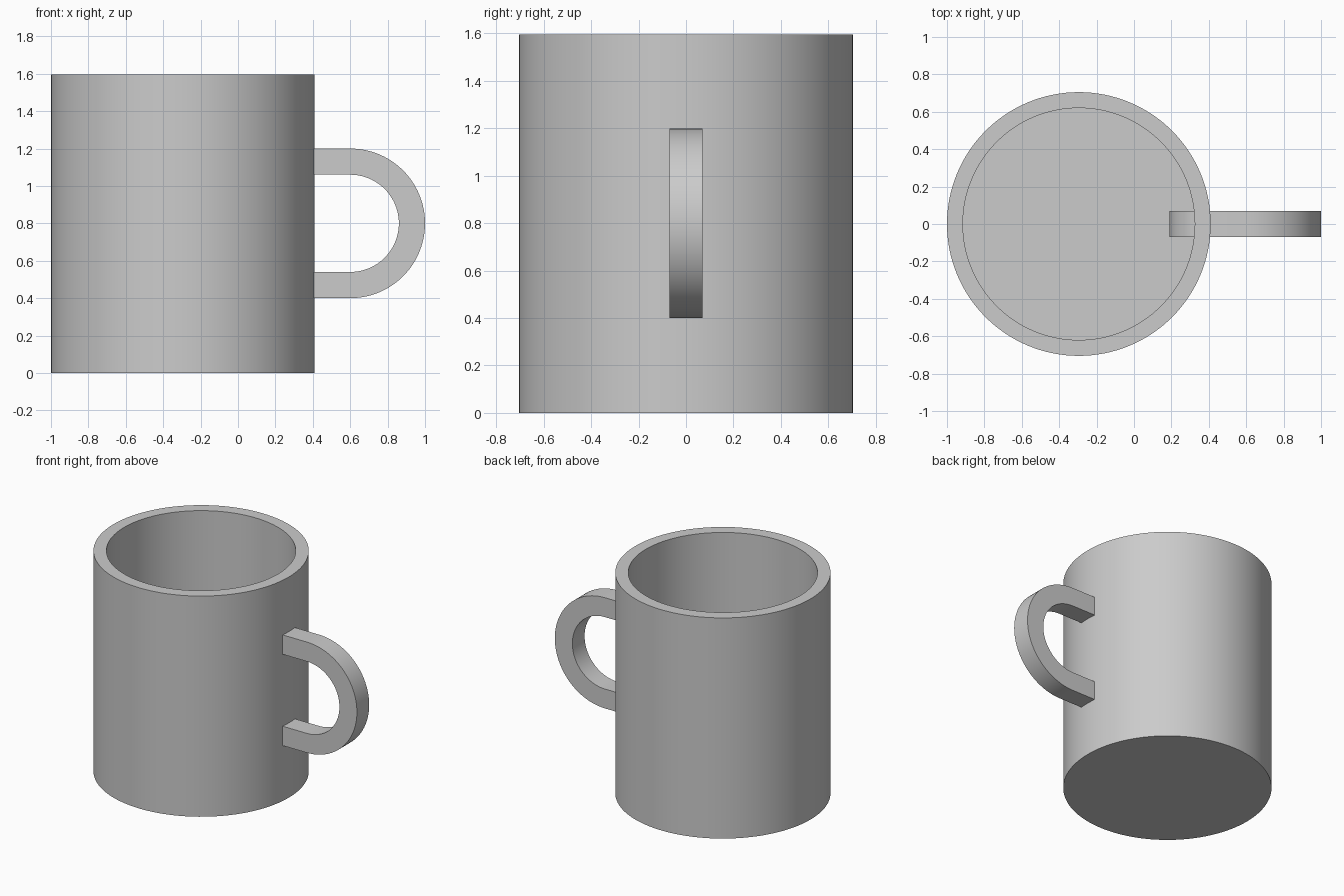
import bpy
import bmesh
from math import sin, cos, pi, radians

cube = bpy.data.objects.get("Cube")
if cube:
    bpy.data.objects.remove(cube, do_unlink=True)

HEIGHT, RADIUS, WALL = 1.595, 0.705, 0.085
CUP_X = -0.295
SEGMENTS = 128

# Single ceramic colour
grey = bpy.data.materials.new("ceramic grey")
grey.use_nodes = True
colour = (0.6, 0.6, 0.6, 1)
grey.diffuse_color = colour
grey.node_tree.nodes["Principled BSDF"].inputs["Base Color"].default_value = colour


def make_object(name, bm):
    bmesh.ops.recalc_face_normals(bm, faces=bm.faces)
    mesh = bpy.data.meshes.new(name)
    bm.to_mesh(mesh)
    bm.free()
    mesh.materials.append(grey)
    obj = bpy.data.objects.new(name, mesh)
    bpy.context.collection.objects.link(obj)
    bpy.ops.object.select_all(action="DESELECT")
    obj.select_set(True)
    bpy.context.view_layer.objects.active = obj
    bpy.ops.object.shade_smooth_by_angle(angle=radians(30))
    return obj


def bridge(bm, rings):
    """Join neighbouring closed rings of vertices with quads."""
    for a, b in zip(rings, rings[1:]):
        for i in range(len(a)):
            j = (i + 1) % len(a)
            bm.faces.new((a[i], a[j], b[j], b[i]))


# Cup: outer wall, rim, inner wall and floor
bm = bmesh.new()
inner = RADIUS - WALL
rings = []
for r, z in [(RADIUS, 0), (RADIUS, HEIGHT), (inner, HEIGHT), (inner, WALL)]:
    rings.append([bm.verts.new((CUP_X + r * cos(2 * pi * i / SEGMENTS),
                                r * sin(2 * pi * i / SEGMENTS), z))
                  for i in range(SEGMENTS)])
bridge(bm, rings)
bm.faces.new(rings[0])
bm.faces.new(rings[-1])
make_object("cup", bm)

# Handle: flat closed loop, wide arc outside, tighter corners inside the cup
HALF = 0.07
MID_Z = 0.8
arcs = [(0.60, MID_Z, 0.33, -90, 90, 48),
        (0.41, MID_Z + 0.18, 0.15, 90, 180, 16),
        (0.41, MID_Z - 0.18, 0.15, 180, 270, 16)]
path = []
for cx, cz, r, start, end, steps in arcs:
    for i in range(steps + 1):
        a = radians(start + (end - start) * i / steps)
        path.append((cx, cz, r, a))

bm = bmesh.new()
rings = []
for offset, y in [(HALF, -HALF), (HALF, HALF), (-HALF, HALF), (-HALF, -HALF)]:
    rings.append([bm.verts.new((cx + (r + offset) * cos(a), y,
                                cz + (r + offset) * sin(a)))
                  for cx, cz, r, a in path])
bridge(bm, rings + rings[:1])
make_object("handle", bm)
